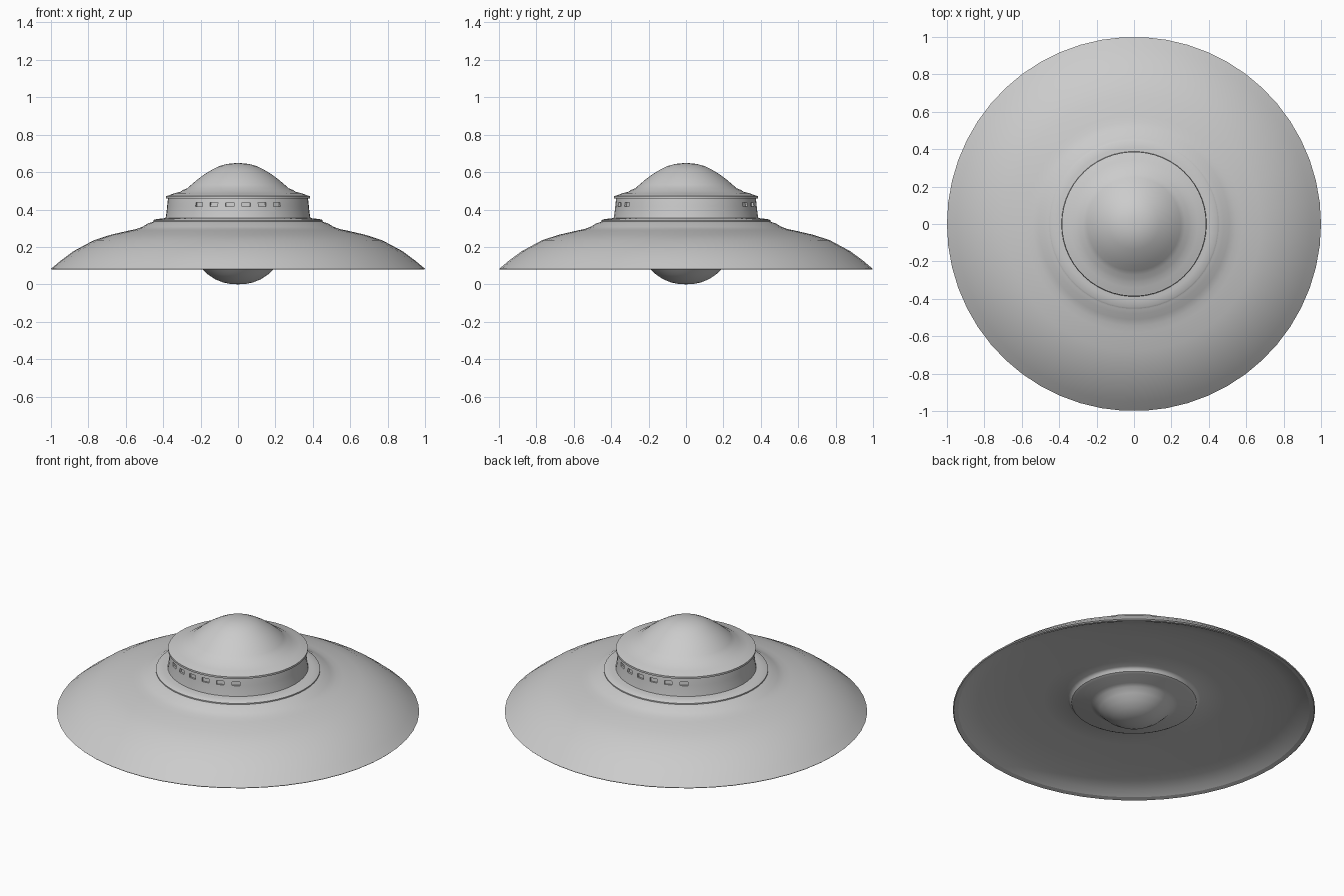
import bpy, bmesh
from math import pi, sin, cos, atan2, radians

if "Cube" in bpy.data.objects:
    bpy.data.objects.remove(bpy.data.objects["Cube"])

SEGMENTS = 54
STEP = 2 * pi / SEGMENTS


def lathe(name, profile, edit=None):
    """Spin an (r, z) profile around the z axis; a face column is centred on -y."""
    bm = bmesh.new()
    rings = []
    for r, z in profile:
        angles = [-pi / 2 + (i + 0.5) * STEP for i in range(SEGMENTS)]
        rings.append([bm.verts.new((r * cos(a), r * sin(a), z)) for a in angles])
    for low, high in zip(rings, rings[1:]):
        for i in range(SEGMENTS):
            j = (i + 1) % SEGMENTS
            bm.faces.new((low[i], low[j], high[j], high[i]))
    bmesh.ops.remove_doubles(bm, verts=bm.verts, dist=1e-5)
    bm.normal_update()
    if edit:
        edit(bm)
    mesh = bpy.data.meshes.new(name)
    bm.to_mesh(mesh)
    bm.free()
    obj = bpy.data.objects.new(name, mesh)
    bpy.context.collection.objects.link(obj)
    bpy.ops.object.select_all(action='DESELECT')
    obj.select_set(True)
    bpy.context.view_layer.objects.active = obj
    bpy.ops.object.shade_smooth_by_angle(angle=radians(35))
    return obj


def cut_windows(bm):
    """Recess six small windows at the front and six at the back."""
    windows = []
    for f in bm.faces:
        c = f.calc_center_median()
        if not 0.42 < c.z < 0.435:
            continue
        column = round((atan2(c.y, c.x) + pi / 2) / STEP) % (SEGMENTS // 2)
        if column in (1, 3, 5, 22, 24, 26):
            windows.append(f)
    for f in windows:
        normal = f.normal.copy()
        result = bmesh.ops.extrude_discrete_faces(bm, faces=[f])
        bmesh.ops.translate(bm, verts=result["faces"][0].verts, vec=normal * -0.012)


# Underside: lower bulge, raised disc, shallow hollow out to the rim
lathe("underside", [
    (0.97, 0.084), (0.93, 0.105), (0.86, 0.125), (0.7, 0.14), (0.5, 0.148),
    (0.365, 0.15), (0.352, 0.142), (0.345, 0.128), (0.33, 0.121),
    (0.24, 0.116), (0.215, 0.105), (0.19, 0.08), (0.16, 0.052),
    (0.12, 0.026), (0.08, 0.010), (0.04, 0.002), (0, 0)][::-1])

# Main saucer hull with rolled shoulder and stepped collar
lathe("saucer_hull", [
    (0.97, 0.084), (0.995, 0.078), (1.0, 0.083), (0.95, 0.125), (0.88, 0.177),
    (0.77, 0.236), (0.68, 0.265), (0.58, 0.288), (0.545, 0.295),
    (0.51, 0.308), (0.48, 0.326), (0.46, 0.332), (0.453, 0.335),
    (0.453, 0.342), (0.445, 0.347), (0.41, 0.352), (0.388, 0.354)])

# Cabin wall with window band
lathe("cabin_wall", [
    (0.388, 0.350), (0.383, 0.38), (0.379, 0.415), (0.377, 0.438),
    (0.374, 0.46)], cut_windows)

# Overhanging roof lip and dome
lathe("roof_dome", [
    (0.374, 0.46), (0.386, 0.46), (0.386, 0.471), (0.375, 0.474),
    (0.34, 0.487), (0.31, 0.494), (0.295, 0.504), (0.272, 0.513),
    (0.25, 0.532), (0.22, 0.558), (0.18, 0.588), (0.135, 0.615),
    (0.10, 0.632), (0.06, 0.643), (0.03, 0.647), (0, 0.648)])
